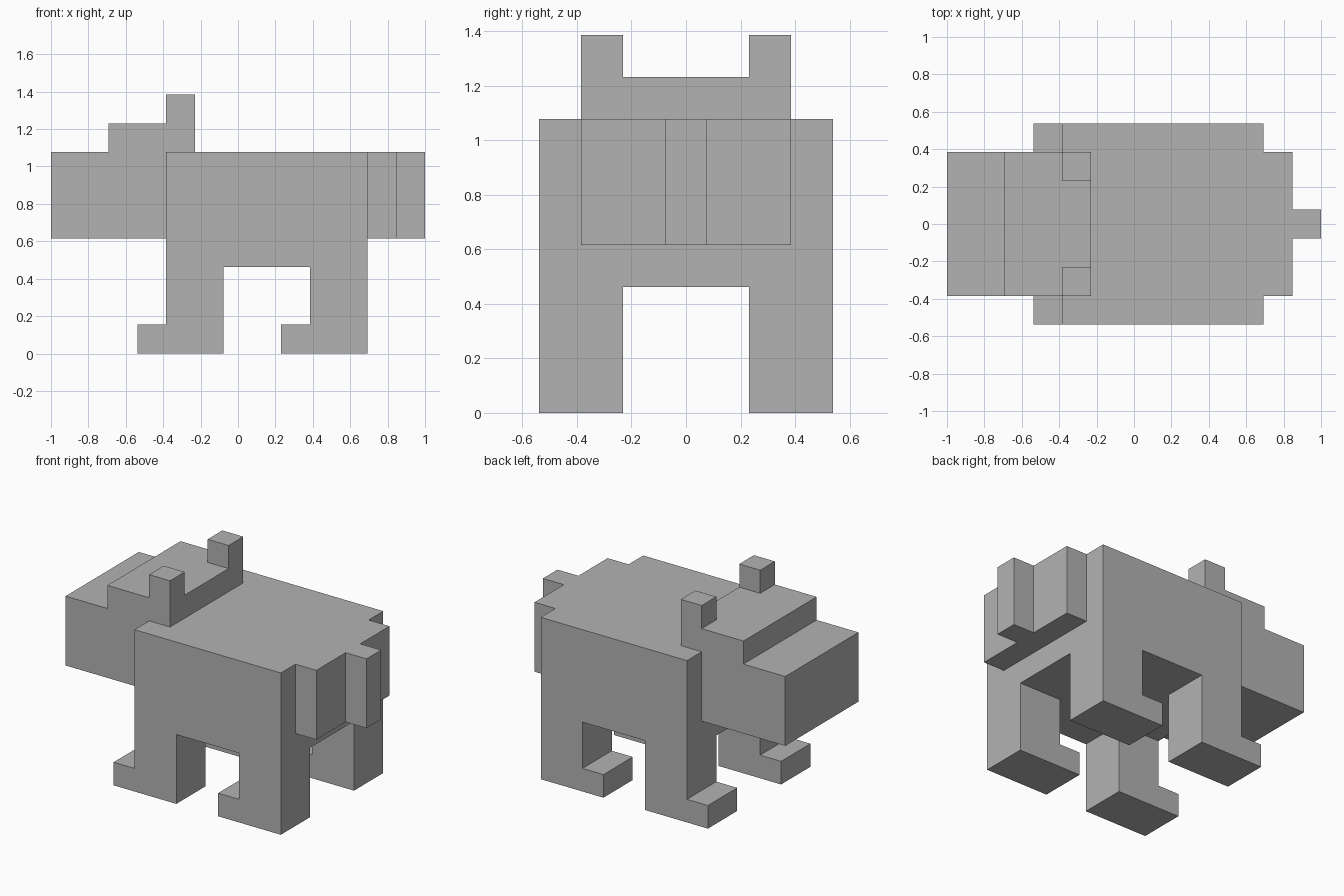
import bpy
import bmesh

cube = bpy.data.objects.get("Cube")
if cube:
    bpy.data.objects.remove(cube, do_unlink=True)

U = 2 / 13  # the whole animal sits on a block grid, 13 blocks long

grey = bpy.data.materials.new("plain_grey")
grey.use_nodes = True
colour = (0.45, 0.45, 0.45, 1)
grey.diffuse_color = colour
grey.node_tree.nodes["Principled BSDF"].inputs["Base Color"].default_value = colour


def slab(name, profile, y0, y1):
    """Extrude a side profile of (x, z) blocks from y0 to y1."""
    bm = bmesh.new()
    face = bm.faces.new([bm.verts.new((x * U - 1, y0 * U, z * U)) for x, z in profile])
    moved = bmesh.ops.extrude_face_region(bm, geom=[face])["geom"]
    verts = [v for v in moved if isinstance(v, bmesh.types.BMVert)]
    bmesh.ops.translate(bm, verts=verts, vec=(0, (y1 - y0) * U, 0))
    bmesh.ops.recalc_face_normals(bm, faces=bm.faces)
    mesh = bpy.data.meshes.new(name)
    bm.to_mesh(mesh)
    bm.free()
    mesh.materials.append(grey)
    obj = bpy.data.objects.new(name, mesh)
    bpy.context.collection.objects.link(obj)
    return obj


def box(name, x0, x1, z0, z1, y0, y1):
    return slab(name, [(x0, z0), (x1, z0), (x1, z1), (x0, z1)], y0, y1)


# Trunk, rump and tail
box("body", 4, 11, 3, 7, -3.5, 3.5)
box("rump", 11, 12, 4, 7, -2.5, 2.5)
box("tail", 12, 13, 4, 7, -0.5, 0.5)

# Head with the stepped snout and raised crown
box("head", 0, 4, 4, 7, -2.5, 2.5)
box("crown", 2, 5, 7, 8, -2.5, 2.5)

# Ears and L-shaped legs on both sides
for side, s in (("near", -1), ("far", 1)):
    box(side + "_ear", 4, 5, 8, 9, s * 1.5, s * 2.5)
    for pair, x in (("fore_leg", 3), ("hind_leg", 8)):
        leg = [(x, 0), (x + 3, 0), (x + 3, 3), (x + 1, 3), (x + 1, 1), (x, 1)]
        slab(side + "_" + pair, leg, s * 1.5, s * 3.5)
